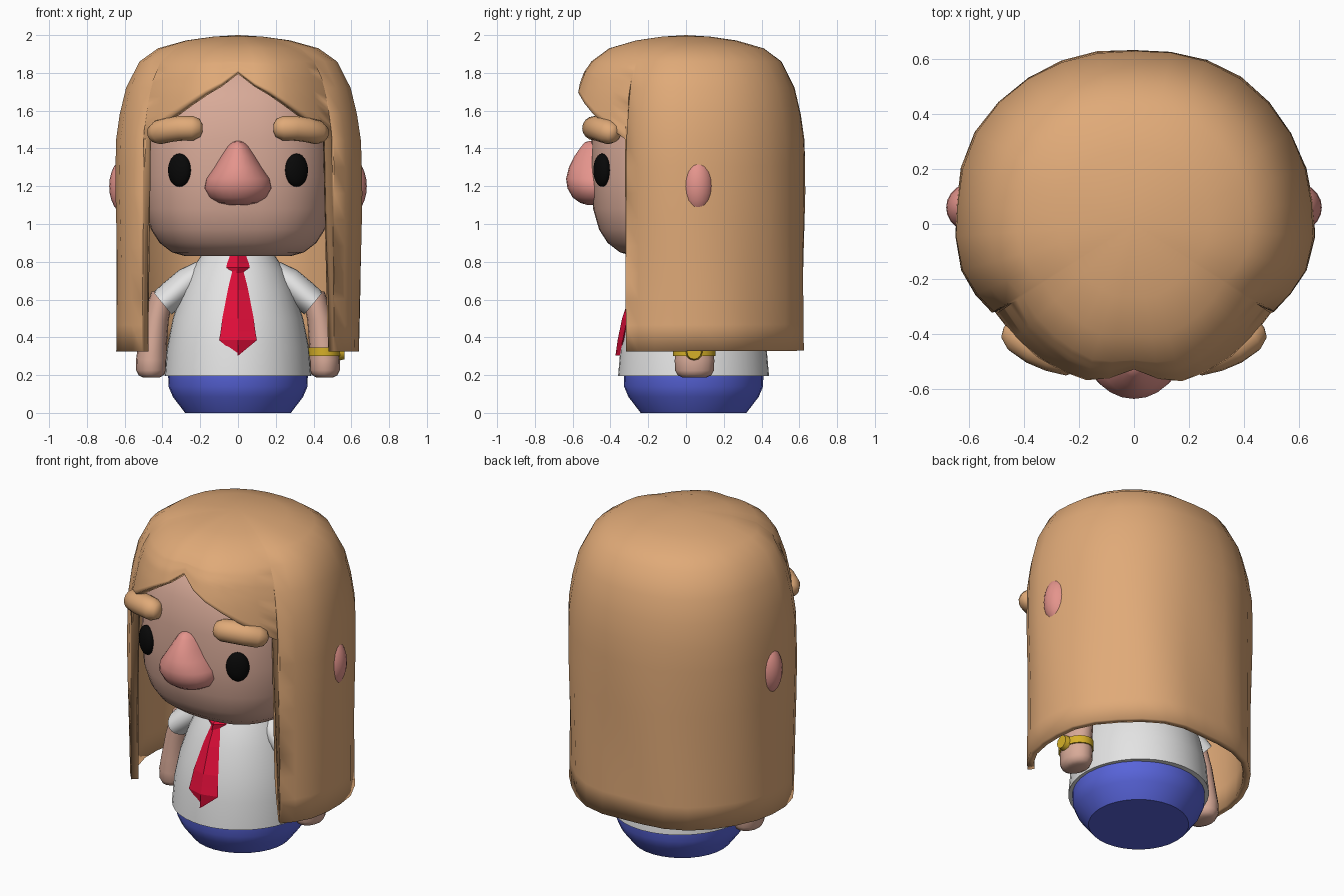
import bpy, bmesh, math
from mathutils import Vector, Matrix

cube = bpy.data.objects.get("Cube")
if cube:
    bpy.data.objects.remove(cube, do_unlink=True)


def material(name, *rgb):
    lin = [((c / 255 + 0.055) / 1.055) ** 2.4 if c > 10 else c / 3300 for c in rgb]
    mat = bpy.data.materials.new(name)
    mat.use_nodes = True
    mat.diffuse_color = (*lin, 1)
    mat.node_tree.nodes["Principled BSDF"].inputs["Base Color"].default_value = (*lin, 1)
    return mat


HAIR = material("hair_tan", 224, 170, 120)
SKIN = material("skin", 216, 170, 152)
PINK = material("nose_pink", 228, 148, 140)
BLACK = material("eye_black", 8, 8, 8)
WHITE = material("shirt_white", 228, 228, 228)
RED = material("tie_red", 226, 14, 58)
BLUE = material("trouser_blue", 88, 100, 218)
GOLD = material("watch_gold", 214, 176, 40)


def lerp(table, t):
    """Piecewise linear lookup in a table of (key, value) pairs."""
    for (a, va), (b, vb) in zip(table, table[1:]):
        if t <= b:
            return va + (vb - va) * max(0, t - a) / (b - a)
    return table[-1][1]


def finish(name, bm, mat, angle=40, recalc=True):
    bmesh.ops.remove_doubles(bm, verts=bm.verts, dist=0.0001)
    if recalc:
        bmesh.ops.recalc_face_normals(bm, faces=bm.faces)
    mesh = bpy.data.meshes.new(name)
    bm.to_mesh(mesh)
    bm.free()
    mesh.materials.append(mat)
    obj = bpy.data.objects.new(name, mesh)
    bpy.context.collection.objects.link(obj)
    bpy.ops.object.select_all(action='DESELECT')
    obj.select_set(True)
    bpy.context.view_layer.objects.active = obj
    if angle:
        bpy.ops.object.shade_smooth_by_angle(angle=math.radians(angle))
    return obj


def skin_rings(rings, caps=True):
    """Join closed rings of points into a surface."""
    bm = bmesh.new()
    loops = [[bm.verts.new(p) for p in ring] for ring in rings]
    n = len(loops[0])
    for a, b in zip(loops, loops[1:]):
        for i in range(n):
            j = (i + 1) % n
            bm.faces.new((a[i], b[i], b[j], a[j]))
    if caps:
        bm.faces.new(loops[0])
        bm.faces.new(loops[-1])
    return bm


def stack(name, rings, mat, n=32, power=2, center=(0, 0), angle=40):
    """Horizontal rings (z, x radius, y radius[, y centre]) stacked into a solid."""
    def bend(v):
        return math.copysign(abs(v) ** (2 / power), v) if abs(v) > 1e-6 else 0
    pts = []
    for z, rx, ry, *cy in rings:
        y0 = cy[0] if cy else center[1]
        turns = [2 * math.pi * i / n for i in range(n)]
        pts.append([(center[0] + rx * bend(math.cos(a)), y0 + ry * bend(math.sin(a)), z)
                    for a in turns])
    return finish(name, skin_rings(pts), mat, angle)


def tube(name, path, mat, n=16, angle=50):
    """Sweep along (point, y radius, cross radius)."""
    pts = [Vector(p[0]) for p in path]
    rings = []
    for i, (p, ru, rv) in enumerate(path):
        t = (pts[min(i + 1, len(pts) - 1)] - pts[max(i - 1, 0)]).normalized()
        u = (Vector((0, 1, 0)) - t * t.y).normalized()
        v = t.cross(u)
        rings.append([pts[i] + u * ru * math.cos(k * math.tau / n)
                      + v * rv * math.sin(k * math.tau / n) for k in range(n)])
    return finish(name, skin_rings(rings), mat, angle)


def ellipsoid(name, loc, size, mat, yaw=0):
    bm = bmesh.new()
    bmesh.ops.create_uvsphere(bm, u_segments=20, v_segments=12, radius=1)
    bm.transform(Matrix.Translation(loc) @ Matrix.Rotation(yaw, 4, 'Z')
                 @ Matrix.Diagonal((*size, 1)))
    return finish(name, bm, mat, 60)


# Trousers and shirt
BODY_Y = 0.04
stack("trousers", [(z, r, r) for z, r in
      ((0, .28), (.085, .345), (.14, .368), (.21, .37))], BLUE, center=(0, BODY_Y))
shirt = [(.195, .388), (.35, .375), (.5, .345), (.65, .295), (.76, .245), (.84, .19)]
stack("shirt", [(z, r, r * 1.03) for z, r in shirt], WHITE, n=40, center=(0, BODY_Y))


# Tie with a centre ridge, laid along the shirt front
def tie_part(name, rows, depth):
    stack(name, [(z, w, depth, BODY_Y - lerp(shirt, z) * 1.03 + .004) for z, w in rows],
          RED, n=4, angle=0)


tie_part("tie_blade", [(.305, .004), (.385, .1), (.43, .092), (.5, .083),
                       (.65, .054), (.76, .03)], .027)
tie_part("tie_knot", [(.74, .022), (.77, .062), (.79, .058), (.835, .042)], .04)

# Head
stack("head", [(z, r, r) for z, r in
      ((.83, .28), (.85, .35), (.9, .415), (.97, .46), (1.08, .492), (1.25, .505),
       (1.45, .5), (1.62, .475), (1.78, .39), (1.87, .24), (1.905, .08))],
      SKIN, n=40, power=2.5)

# Nose
stack("nose", [(1.1, .05, .06), (1.112, .105, .1), (1.14, .152, .14), (1.19, .18, .168),
               (1.24, .17, .175), (1.3, .128, .16), (1.36, .092, .13), (1.41, .06, .095),
               (1.433, .035, .075), (1.44, .01, .05)],
      PINK, n=24, center=(0, -.46), angle=60)

# Paired parts
for s, side in ((1, "left"), (-1, "right")):
    ellipsoid(side + "_eye", (s * .31, -.445, 1.285), (.066, .038, .088), BLACK, s * .5)
    ellipsoid(side + "_ear", (s * .592, .06, 1.2), (.09, .088, .15), PINK)

    # Arched eyebrow with rounded ends
    tube(side + "_eyebrow", [((s * x, y, z), r, r) for x, y, z, r in
         ((.188, -.49, 1.508, .02), (.2, -.49, 1.508, .046), (.235, -.487, 1.507, .064),
          (.3, -.47, 1.507, .066), (.36, -.445, 1.5, .066), (.42, -.405, 1.485, .064),
          (.45, -.38, 1.475, .046), (.46, -.37, 1.47, .02))], HAIR)

    tube(side + "_arm", [((s * x, .045, z), ry, rx) for x, z, ry, rx in
         ((.4, .63, .08, .06), (.432, .5, .09, .066), (.452, .36, .096, .075),
          (.459, .28, .105, .081), (.459, .225, .103, .08), (.458, .2, .09, .068),
          (.458, .188, .065, .045))], SKIN)

    tube(side + "_sleeve", [((s * x, .045, z), ry, rx) for x, z, ry, rx in
         ((.19, .75, .09, .06), (.265, .695, .12, .078),
          (.345, .625, .135, .08), (.4, .58, .14, .076))], WHITE, n=24)

# Watch on the left wrist
stack("watch_band", [(.3, .088, .112), (.345, .088, .112)], GOLD, n=20, center=(.458, .043))
bm = bmesh.new()
bmesh.ops.create_cone(bm, cap_ends=True, segments=12, radius1=.045, radius2=.038, depth=.03)
bm.transform(Matrix.Translation((.55, .043, .322)) @ Matrix.Rotation(math.pi / 2, 4, 'Y'))
finish("watch_face", bm, GOLD)

# Long hair: dome profile swept around, with a parted fringe and straight curtains
width_at = [(.3, .985), (.75, .99), (1.2, 1), (1.47, .99), (1.6, .955), (1.7, .92),
            (1.8, .865), (1.86, .8)]
reach = [(0, .615), (17, .645), (35, .625), (57, .6), (66, .625), (78, .655), (97, .654),
         (115, .668), (135, .66), (180, .636)]
hem = [(0, 1.81), (9, 1.74), (17, 1.695), (35, 1.58), (57, 1.45), (58, .325), (180, .33)]
half = [0, 9, 17, 26, 35, 46, 57, 58, 66, 75, 86, 97, 108, 120, 132, 144, 156, 168, 180]
angles = half + [360 - a for a in reversed(half[1:-1])]
ROWS = 11


def hair_point(deg, z, share):
    a = math.radians(deg)
    drop = min(1, max(0, (1.5 - z) / .8))
    wave = 1 + .012 * drop * math.sin(7 * a + 2.5 * z) + .006 * math.sin(5 * a + 1)
    r = lerp(reach, min(deg, 360 - deg)) * share * wave
    return (r * math.sin(a), -r * math.cos(a), z)


rings = [[hair_point(d, z, share) for d in angles] for z, share in
         ((2, 0), (1.992, .2), (1.972, .42), (1.93, .65))]
for k in range(ROWS + 1):
    ring = []
    for d in angles:
        z = 1.86 + (lerp(hem, min(d, 360 - d)) - 1.86) * k / ROWS
        ring.append(hair_point(d, z, lerp(width_at, z)))
    rings.append(ring)
hair = finish("long_hair", skin_rings(rings, caps=False), HAIR, 50, recalc=False)
shell = hair.modifiers.new("thickness", 'SOLIDIFY')
shell.thickness = .04
shell.offset = -1
